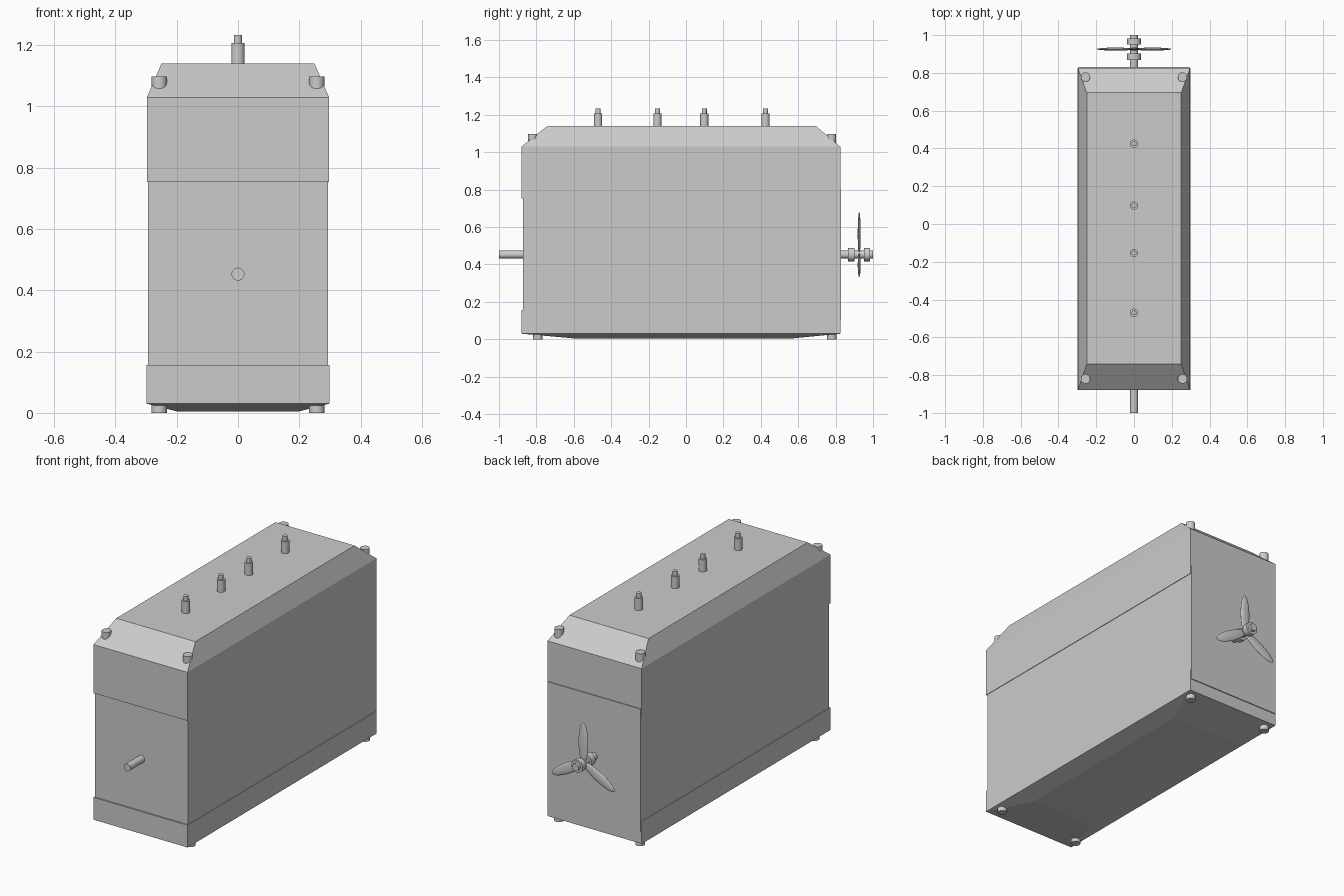
import bpy, bmesh, math
from mathutils import Matrix, Vector

if "Cube" in bpy.data.objects:
    bpy.data.objects.remove(bpy.data.objects["Cube"])

grey = bpy.data.materials.new("light_grey")
grey.diffuse_color = (0.6, 0.6, 0.6, 1)
grey.use_nodes = True
grey.node_tree.nodes["Principled BSDF"].inputs["Base Color"].default_value = grey.diffuse_color


def finish(bm, name, smooth=False):
    bmesh.ops.recalc_face_normals(bm, faces=bm.faces)
    me = bpy.data.meshes.new(name)
    bm.to_mesh(me)
    bm.free()
    me.materials.append(grey)
    ob = bpy.data.objects.new(name, me)
    bpy.context.collection.objects.link(ob)
    if smooth:
        bpy.ops.object.select_all(action='DESELECT')
        ob.select_set(True)
        bpy.context.view_layer.objects.active = ob
        bpy.ops.object.shade_smooth_by_angle(angle=math.radians(35))
    return ob


def stack(name, levels):
    """Loft of rectangles; each level is (half width, y front, y back, z)."""
    bm = bmesh.new()
    rings = [[bm.verts.new(p) for p in ((-w, a, z), (w, a, z), (w, b, z), (-w, b, z))]
             for w, a, b, z in levels]
    bm.faces.new(rings[0])
    bm.faces.new(rings[-1])
    for lo, hi in zip(rings, rings[1:]):
        for i in range(4):
            j = (i + 1) % 4
            bm.faces.new((lo[i], lo[j], hi[j], hi[i]))
    return finish(bm, name)


def rod(name, start, end, r, sides=24):
    a, b = Vector(start), Vector(end)
    rot = Vector((0, 0, 1)).rotation_difference(b - a).to_matrix().to_4x4()
    bm = bmesh.new()
    bmesh.ops.create_cone(bm, cap_ends=True, segments=sides, radius1=r, radius2=r,
                          depth=(b - a).length,
                          matrix=Matrix.Translation((a + b) / 2) @ rot)
    return finish(bm, name, True)


# Engine casing: tapered sump, block and chamfered head
stack("sump", [(0.2, -0.6, 0.57, 0.005), (0.298, -0.88, 0.825, 0.03),
               (0.298, -0.88, 0.825, 0.157)])
stack("engine_block", [(0.294, -0.872, 0.83, 0.1), (0.294, -0.872, 0.83, 0.8)])
stack("cylinder_head", [(0.297, -0.88, 0.825, 0.753), (0.297, -0.88, 0.825, 1.03),
                        (0.25, -0.742, 0.695, 1.14)])

# Corner bolts
for x in (-0.257, 0.257):
    for y in (-0.82, 0.778):
        rod("head_bolt", (x, y, 1.0), (x, y, 1.098), 0.025)
    for y in (-0.793, 0.78):
        rod("sump_bolt", (x, y, 0), (x, y, 0.06), 0.025)

# Spark plugs
for y in (-0.47, -0.153, 0.098, 0.425):
    rod("spark_plug_body", (0, y, 1.12), (0, y, 1.208), 0.022)
    rod("spark_plug_tip", (0, y, 1.2), (0, y, 1.233), 0.013)

# Shaft with fan collars
Z = 0.453
rod("crankshaft", (0, -1, Z), (0, 1, Z), 0.021)
rod("inner_collar", (0, 0.867, Z), (0, 0.902, Z), 0.036)
rod("outer_collar", (0, 0.951, Z), (0, 0.983, Z), 0.036)

# Three flattened fan blades
for k in range(3):
    bm = bmesh.new()
    m = (Matrix.Translation((0, 0.926, Z)) @ Matrix.Rotation(k * math.tau / 3, 4, 'Y')
         @ Matrix.Translation((0, 0, 0.112)) @ Matrix.Diagonal((0.03, 0.008, 0.115, 1)))
    bmesh.ops.create_uvsphere(bm, u_segments=24, v_segments=16, radius=1, matrix=m)
    finish(bm, "fan_blade", True)
